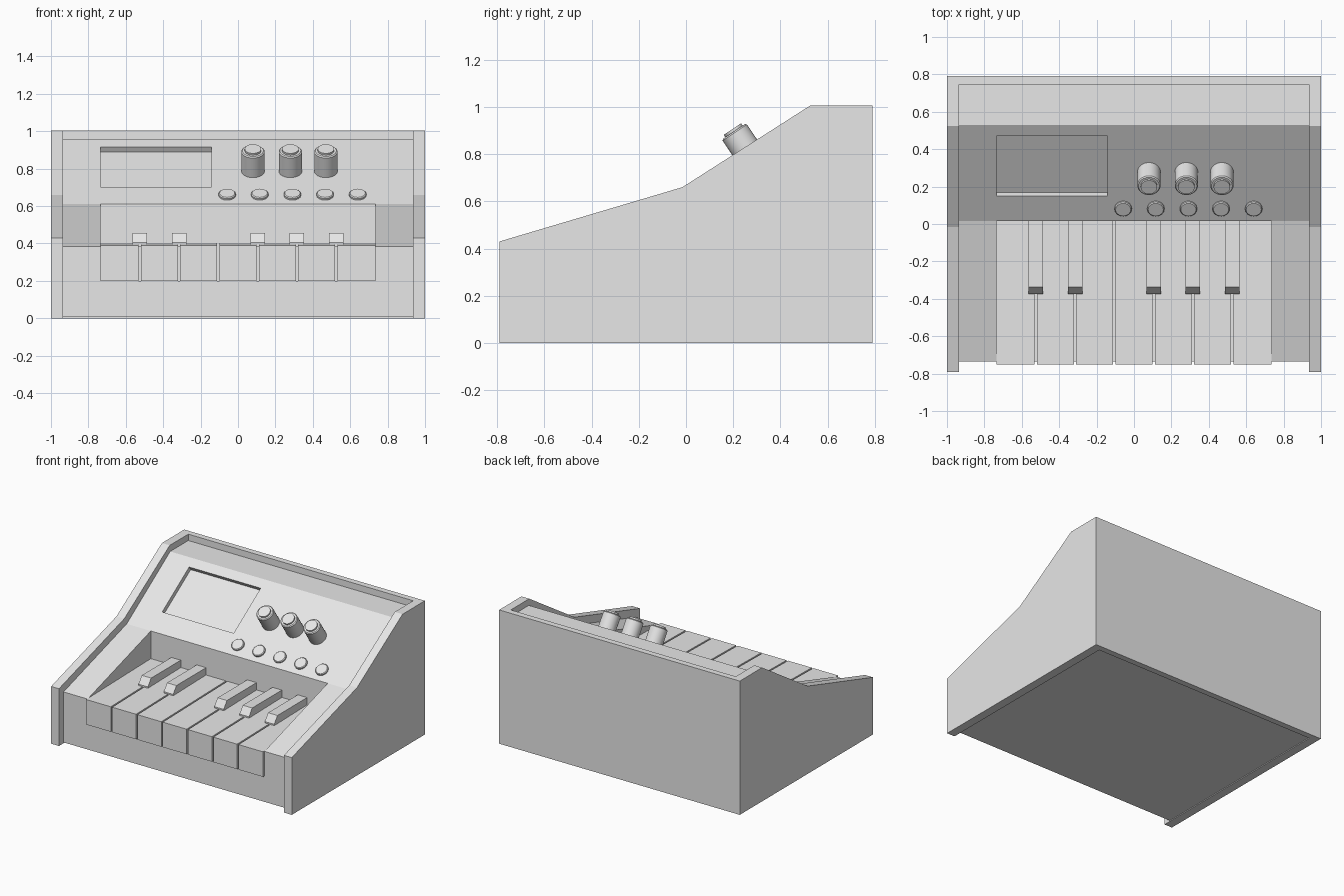
import bpy, bmesh, math
from mathutils import Vector, Matrix

cube = bpy.data.objects.get("Cube")
if cube:
    bpy.data.objects.remove(cube, do_unlink=True)

grey = bpy.data.materials.new("light grey")
grey.use_nodes = True
grey.diffuse_color = (0.8, 0.8, 0.8, 1)
grey.node_tree.nodes["Principled BSDF"].inputs["Base Color"].default_value = (0.8, 0.8, 0.8, 1)

# Control panel plane: lower edge, and its slope angle
PANEL_Y, PANEL_Z = 0.015, 0.61
TOP_Y, TOP_Z = 0.53, 0.957
TILT = math.atan2(TOP_Z - PANEL_Z, TOP_Y - PANEL_Y)
BASE_Z, BAY_Z, FRONT_Y, BACK_Y = 0.006, 0.2, -0.735, 0.745
INNER, BAY = 0.935, 0.735


def finish(name, bm):
    bmesh.ops.recalc_face_normals(bm, faces=bm.faces)
    mesh = bpy.data.meshes.new(name)
    bm.to_mesh(mesh)
    bm.free()
    mesh.materials.append(grey)
    obj = bpy.data.objects.new(name, mesh)
    bpy.context.collection.objects.link(obj)
    return obj


def prism(name, x0, x1, profile):
    """Extrude a (y, z) profile from x0 to x1."""
    bm = bmesh.new()
    face = bm.faces.new([bm.verts.new((x0, y, z)) for y, z in profile])
    ext = bmesh.ops.extrude_face_region(bm, geom=[face])
    verts = [v for v in ext["geom"] if isinstance(v, bmesh.types.BMVert)]
    bmesh.ops.translate(bm, vec=(x1 - x0, 0, 0), verts=verts)
    return finish(name, bm)


def box(name, x0, x1, y0, y1, z0, z1):
    return prism(name, x0, x1, [(y0, z0), (y1, z0), (y1, z1), (y0, z1)])


def panel_matrix(x, y):
    """Frame sitting on the control panel with its z axis along the normal."""
    z = PANEL_Z + (y - PANEL_Y) * math.tan(TILT)
    return Matrix.Translation((x, y, z)) @ Matrix.Rotation(TILT, 4, 'X')


def turned(name, x, y, profile, segments):
    """Spin a (radius, height) profile and stand it on the control panel."""
    bm = bmesh.new()
    verts = [bm.verts.new((r, 0, h)) for r, h in profile]
    edges = [bm.edges.new(pair) for pair in zip(verts, verts[1:])]
    bmesh.ops.spin(bm, geom=verts + edges, axis=(0, 0, 1), cent=(0, 0, 0),
                   angle=math.tau, steps=segments)
    bmesh.ops.remove_doubles(bm, verts=bm.verts, dist=0.0005)
    bm.transform(panel_matrix(x, y))
    obj = finish(name, bm)
    bpy.ops.object.select_all(action='DESELECT')
    obj.select_set(True)
    bpy.context.view_layer.objects.active = obj
    bpy.ops.object.shade_smooth_by_angle(angle=math.radians(30))
    return obj


# Side panels and key cheeks, mirrored
for side, s in (("left", 1), ("right", -1)):
    prism(side + "_side_panel", s * INNER, s,
          [(-0.79, 0), (0.79, 0), (0.79, 1.005), (0.525, 1.005),
           (-0.015, 0.66), (-0.79, 0.43)])
    prism(side + "_key_cheek", s * BAY, s * INNER,
          [(FRONT_Y, BAY_Z), (PANEL_Y, BAY_Z), (PANEL_Y, PANEL_Z), (FRONT_Y, 0.385)])

# Body: base, back panel and sloped console
box("base", -INNER, INNER, FRONT_Y, BACK_Y, BASE_Z, BAY_Z)
box("back_panel", -INNER, INNER, BACK_Y, 0.79, 0, 1.005)
console = prism("console", -INNER, INNER,
                [(PANEL_Y, BAY_Z), (BACK_Y, BAY_Z), (BACK_Y, TOP_Z),
                 (TOP_Y, TOP_Z), (PANEL_Y, PANEL_Z)])

# Recessed screen cut into the console
bm = bmesh.new()
bmesh.ops.create_cube(bm, size=1)
depth = 0.032
bm.transform(panel_matrix(-0.438, 0.31)
             @ Matrix.Diagonal((0.594, 0.32 / math.cos(TILT), 2 * depth, 1)))
cutter = finish("screen_cutter", bm)
cutter.hide_render = True
cut = console.modifiers.new("screen", 'BOOLEAN')
cut.operation = 'DIFFERENCE'
cut.solver = 'EXACT'
cut.object = cutter
bpy.context.view_layer.objects.active = console
bpy.ops.object.modifier_apply(modifier=cut.name)
bpy.data.objects.remove(cutter, do_unlink=True)

# White keys
pitch = 2 * BAY / 7
gap = 0.006
for i in range(7):
    x = -BAY + i * pitch
    prism(f"white_key_{i + 1}", x + (gap if i else 0), x + pitch - (gap if i < 6 else 0),
          [(-0.752, BAY_Z), (PANEL_Y, BAY_Z), (PANEL_Y, 0.402), (-0.752, 0.388)])

# Black keys with sloping fronts, over the gaps of the scale
for i in (1, 2, 4, 5, 6):
    x = -BAY + i * pitch
    prism(f"black_key_{i}", x - 0.039, x + 0.039,
          [(-0.375, 0.38), (PANEL_Y, 0.38), (PANEL_Y, 0.457),
           (-0.337, 0.457), (-0.375, 0.405)])

# Knobs with raised caps
for i, x in enumerate((0.08, 0.28, 0.47)):
    turned(f"knob_{i + 1}", x, 0.277,
           [(0, 0), (0.062, 0), (0.062, 0.126), (0.056, 0.132), (0.044, 0.132),
            (0.044, 0.144), (0, 0.144)], 32)

# Row of round buttons
for i in range(5):
    turned(f"button_{i + 1}", -0.058 + i * 0.1745, 0.085,
           [(0, 0), (0.046, 0), (0.046, 0.01), (0.041, 0.015), (0, 0.015)], 16)
